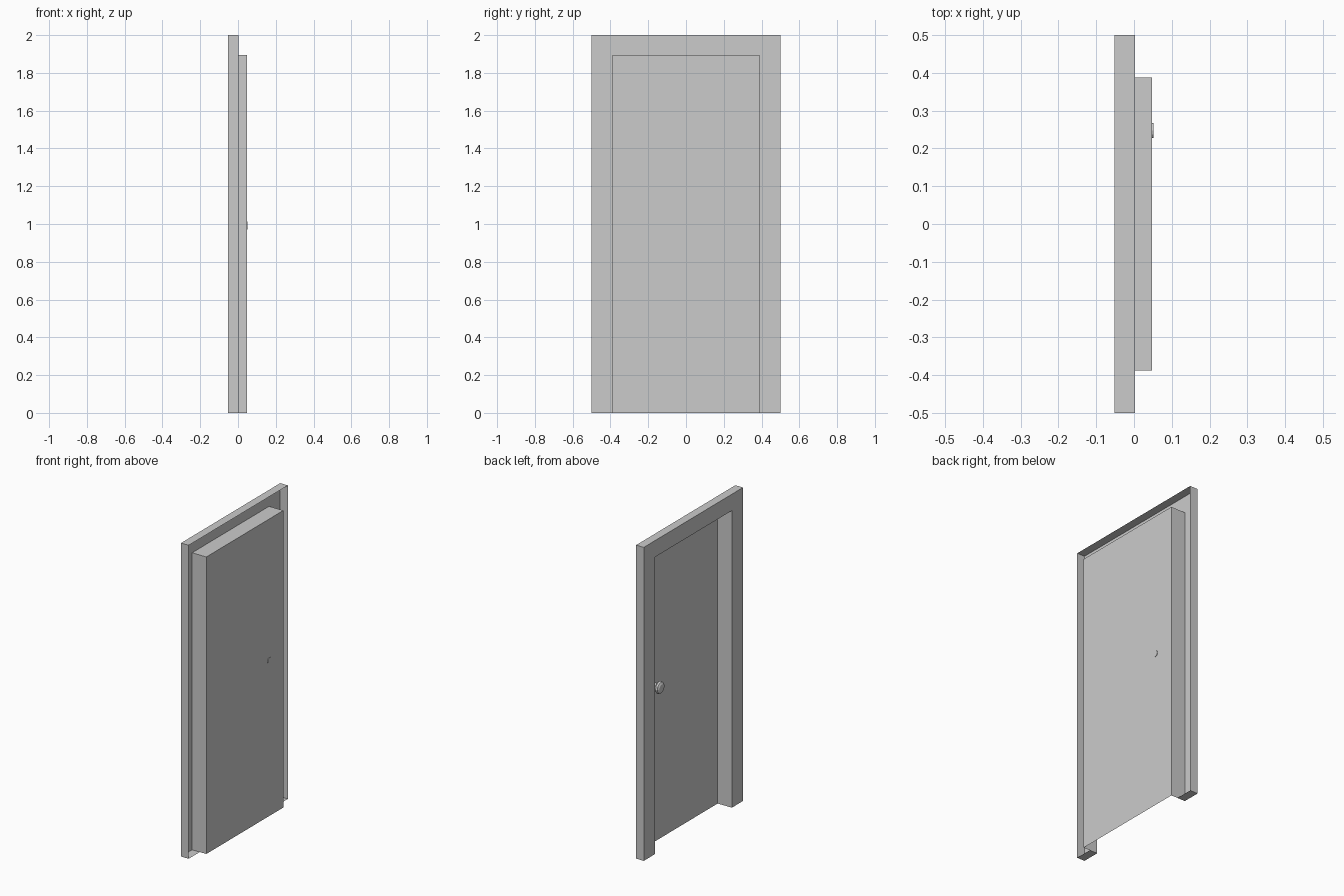
import bpy, bmesh, math

if "Cube" in bpy.data.objects:
    bpy.data.objects.remove(bpy.data.objects["Cube"])

FRONT, BACK, PANEL = -0.052, 0.002, 0.048   # depths along x


def finish(name, bm):
    bmesh.ops.remove_doubles(bm, verts=bm.verts, dist=1e-5)
    me = bpy.data.meshes.new(name)
    bm.to_mesh(me)
    bm.free()
    ob = bpy.data.objects.new(name, me)
    bpy.context.collection.objects.link(ob)
    return ob


def arch(half, top, x):
    return [(x, -half, 0), (x, -half, top), (x, half, top), (x, half, 0)]


def quad(bm, pts):
    bm.faces.new([bm.verts.new(p) for p in pts])


def strip(bm, a, b):
    for i in range(len(a) - 1):
        quad(bm, [a[i], b[i], b[i + 1], a[i + 1]])


outer = (0.5, 2.0)
inner = (0.388, 1.895)

# door frame: open-backed shell with outer walls, front face and deep jamb
bm = bmesh.new()
rings = [arch(*outer, BACK), arch(*outer, FRONT),
         arch(*inner, FRONT), arch(*inner, PANEL)]
for a, b in zip(rings, rings[1:]):
    strip(bm, a, b)
# feet under the two posts
for s in (-1, 1):
    pts = [(FRONT, s * 0.5, 0), (FRONT, s * 0.388, 0),
           (BACK, s * 0.388, 0), (BACK, s * 0.5, 0)]
    quad(bm, pts if s > 0 else pts[::-1])
bmesh.ops.remove_doubles(bm, verts=bm.verts, dist=1e-5)
finish("door_frame", bm)

# door panel: single sheet closing the back of the jamb
bm = bmesh.new()
quad(bm, arch(*inner, PANEL))
finish("door_panel", bm)

# door knob: lathed profile (x, radius), its stem just piercing the panel
bm = bmesh.new()
N = 12
profile = [(0.051, 0.02), (0.028, 0.02), (0.024, 0.034), (0.014, 0.04),
           (0.004, 0.036), (-0.003, 0.024)]
loops = []
for x, r in profile:
    loops.append([bm.verts.new((x, 0.247 + r * math.cos(2 * math.pi * i / N),
                                0.992 + r * math.sin(2 * math.pi * i / N)))
                  for i in range(N)])
for a, b in zip(loops, loops[1:]):
    for i in range(N):
        j = (i + 1) % N
        bm.faces.new([a[i], b[i], b[j], a[j]])
bm.faces.new(loops[0])
bm.faces.new(loops[-1][::-1])
bmesh.ops.recalc_face_normals(bm, faces=bm.faces)
finish("door_knob", bm)
